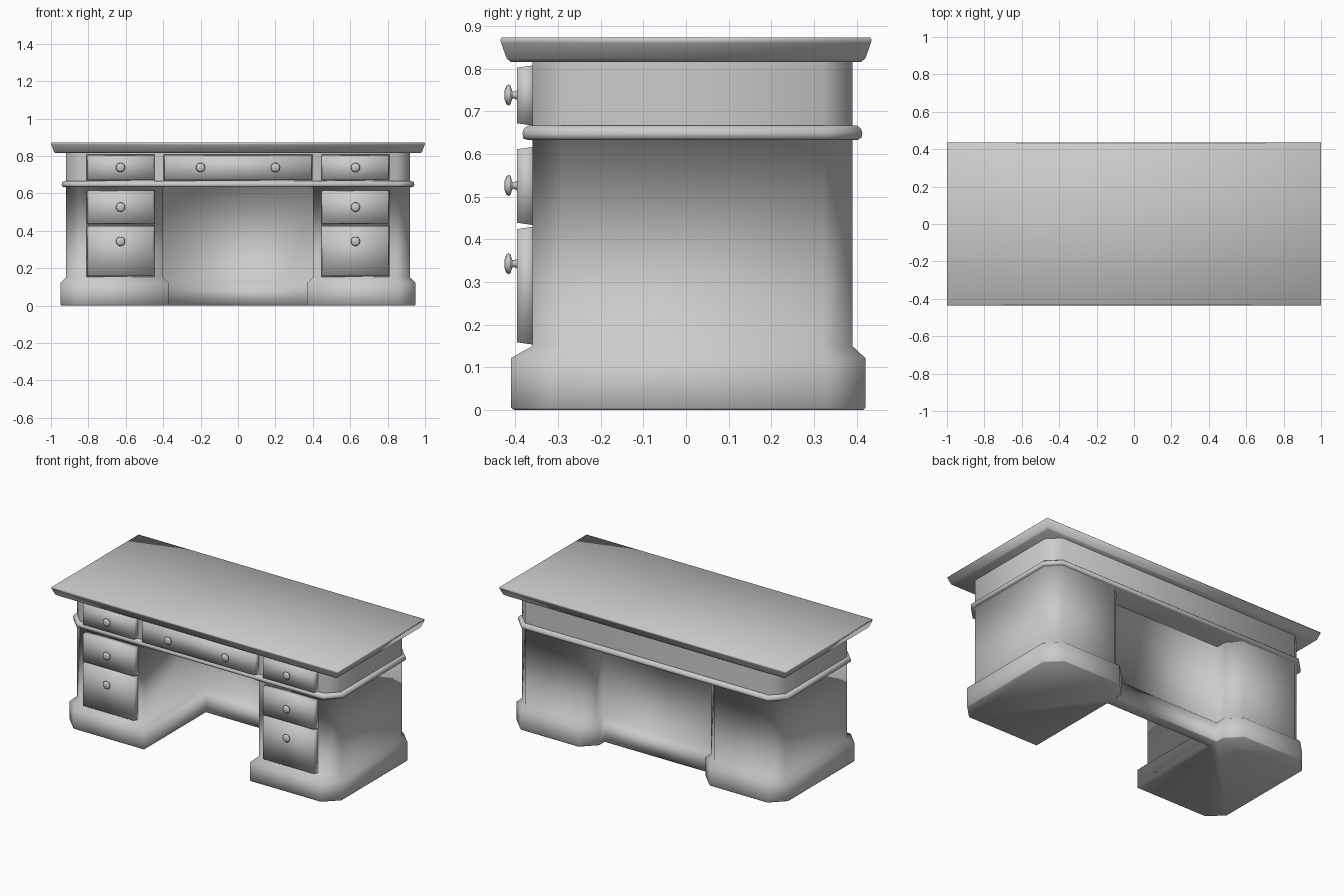
import bpy, bmesh, math
from mathutils import Vector

if "Cube" in bpy.data.objects:
    bpy.data.objects.remove(bpy.data.objects["Cube"])

wood = bpy.data.materials.new("plain_grey")
wood.diffuse_color = (0.6, 0.6, 0.6, 1)
wood.use_nodes = True
wood.node_tree.nodes["Principled BSDF"].inputs["Base Color"].default_value = wood.diffuse_color


def skin(name, rings, cap_start=True, cap_end=True, angle=None):
    """Bridge a list of equal-length point rings into one smooth-shaded part."""
    bm = bmesh.new()
    loops = [[bm.verts.new(p) for p in ring] for ring in rings]
    n = len(loops[0])
    for a, b in zip(loops, loops[1:]):
        for i in range(n):
            j = (i + 1) % n
            bm.faces.new((a[i], a[j], b[j], b[i]))
    if cap_start:
        bm.faces.new(loops[0][::-1])
    if cap_end:
        bm.faces.new(loops[-1])
    bmesh.ops.recalc_face_normals(bm, faces=bm.faces)
    mesh = bpy.data.meshes.new(name)
    bm.to_mesh(mesh)
    bm.free()
    mesh.materials.append(wood)
    ob = bpy.data.objects.new(name, mesh)
    bpy.context.collection.objects.link(ob)
    bpy.ops.object.select_all(action='DESELECT')
    ob.select_set(True)
    bpy.context.view_layer.objects.active = ob
    if angle:
        bpy.ops.object.shade_smooth_by_angle(angle=math.radians(angle))
    else:
        bpy.ops.object.shade_smooth()
    return ob


def mirrored(half):
    """Close a right-half outline with its mirror image."""
    return half + [(-x, y) for x, y in reversed(half)]


def offset(outline, d):
    """Push an anticlockwise outline outwards by d with mitred corners."""
    pts = [Vector(p) for p in outline]
    out = []
    for i, p in enumerate(pts):
        e1 = (p - pts[i - 1]).normalized()
        e2 = (pts[(i + 1) % len(pts)] - p).normalized()
        n1, n2 = Vector((e1.y, -e1.x)), Vector((e2.y, -e2.x))
        out.append(p + (n1 + n2) * d / (1 + n1.dot(n2)))
    return out


def loft(outline, levels, front_extra=0.0):
    """Rings from (offset, z) levels; the front may stick out further."""
    return [[(p.x, p.y - (front_extra * d / 0.03 if p.y < -0.25 else 0), z)
             for p in offset(outline, d)] for d, z in levels]


# Pedestals, back panel and plinth share one H-shaped outline
h_outline = mirrored([(0.40, 0.24), (0.40, -0.36), (0.85, -0.36), (0.92, -0.29),
                      (0.92, 0.32), (0.85, 0.39), (0.47, 0.39), (0.40, 0.32),
                      (0.40, 0.25)])
skin("pedestals_and_plinth",
     loft(h_outline, [(0.025, 0), (0.03, 0.006), (0.03, 0.122), (0, 0.15),
                      (0, 0.632), (0.015, 0.636)], front_extra=0.02),
     cap_end=False)

# Frieze with its rounded moulding
frieze = mirrored([(0.85, -0.36), (0.92, -0.29), (0.92, 0.32), (0.85, 0.39)])
skin("frieze",
     loft(frieze, [(0.012, 0.633), (0.021, 0.638), (0.023, 0.648),
                   (0.020, 0.659), (0.010, 0.667), (0, 0.667), (0, 0.82)]),
     angle=60)

# Table top with sloping edge
skin("table_top",
     loft(mirrored([(1, -0.435), (1, 0.435)]),
          [(-0.025, 0.815), (-0.015, 0.824), (-0.002, 0.86), (0, 0.868),
           (-0.004, 0.873)]))


def drawer(name, x0, x1, z0, z1):
    """Slightly tapered drawer front."""
    rings = [[(x0 + t, y, z0 + t), (x1 - t, y, z0 + t),
              (x1 - t, y, z1 - t), (x0 + t, y, z1 - t)]
             for t, y in ((0, -0.355), (0.006, -0.396))]
    skin(name, rings)


def knob(name, x, z):
    """Turned round pull."""
    profile = [(0.012, 0), (0.008, 0.006), (0.009, 0.012), (0.022, 0.016),
               (0.025, 0.020), (0.021, 0.026), (0.010, 0.030)]
    n = 16
    rings = [[(x + r * math.cos(2 * math.pi * i / n), -0.395 - d,
               z + r * math.sin(2 * math.pi * i / n)) for i in range(n)]
             for r, d in profile]
    skin(name, rings)


# Drawers and knobs, repeated on both sides
rows = {"upper": (0.666, 0.808, 0.738), "middle": (0.433, 0.617, 0.526),
        "lower": (0.153, 0.430, 0.343)}
for side, s in (("right", 1), ("left", -1)):
    for row, (z0, z1, zk) in rows.items():
        xa, xb = sorted((s * 0.445, s * 0.81))
        drawer(f"{row}_drawer_{side}", xa, xb, z0, z1)
        knob(f"{row}_knob_{side}", s * 0.628, zk)
    knob(f"centre_knob_{side}", s * 0.2, 0.738)
drawer("centre_drawer", -0.398, 0.398, 0.666, 0.808)
